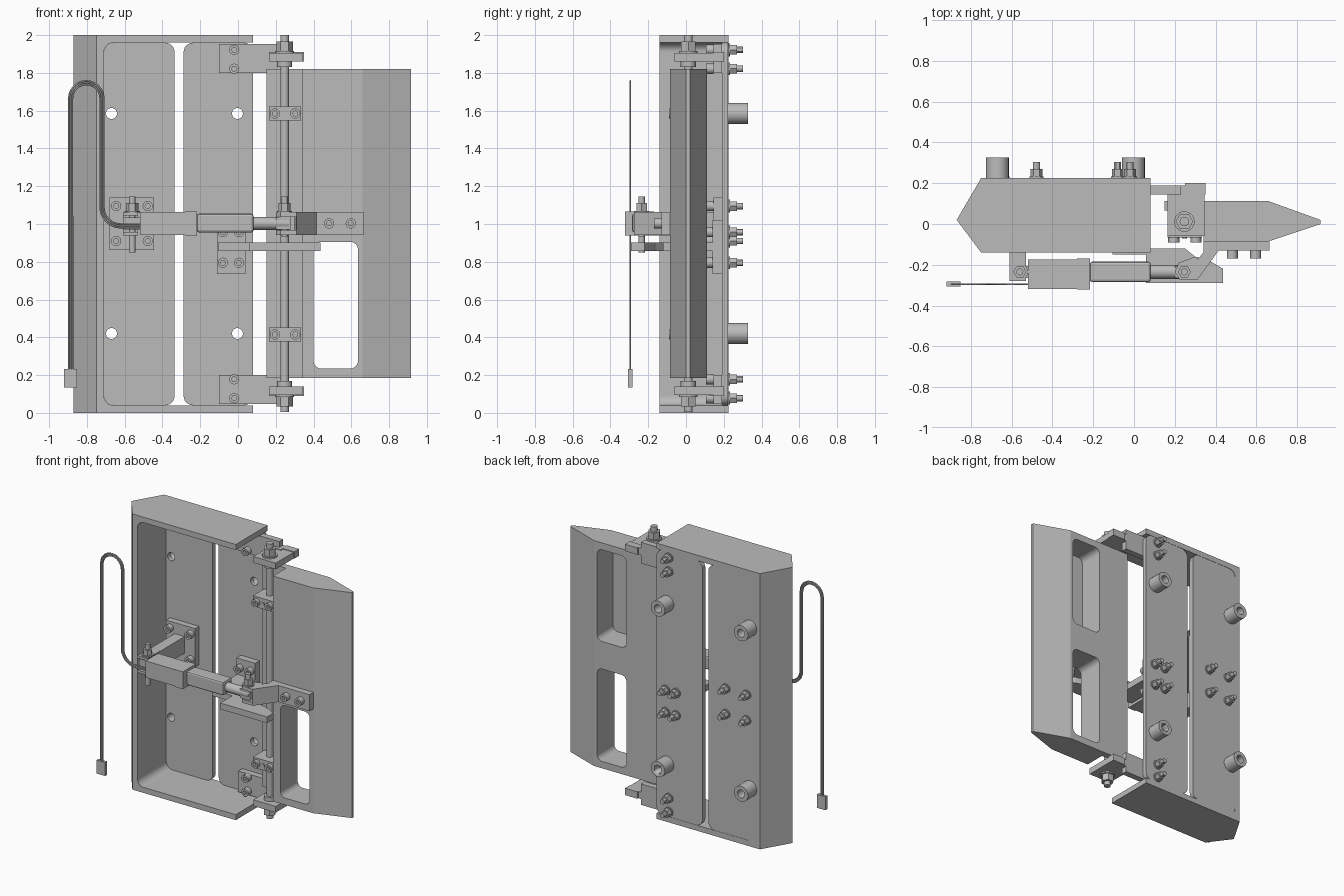
import bpy, bmesh, math
from mathutils import Vector

cube = bpy.data.objects.get("Cube")
if cube:
    bpy.data.objects.remove(cube, do_unlink=True)

GREY = (0.5, 0.5, 0.5, 1)
metal = bpy.data.materials.new("plain grey")
metal.use_nodes = True
metal.diffuse_color = GREY
metal.node_tree.nodes["Principled BSDF"].inputs["Base Color"].default_value = GREY


def make(name, bm):
    bmesh.ops.recalc_face_normals(bm, faces=bm.faces)
    me = bpy.data.meshes.new(name)
    bm.to_mesh(me)
    bm.free()
    me.materials.append(metal)
    ob = bpy.data.objects.new(name, me)
    bpy.context.collection.objects.link(ob)
    return ob


def extrude(name, points, axis, lo, hi):
    """Extrude an outline: (x, y) along z, or (x, z) along y."""
    bm = bmesh.new()
    put = (lambda p, d: (p[0], p[1], d)) if axis == "z" else (lambda p, d: (p[0], d, p[1]))
    f = bm.faces.new([bm.verts.new(put(p, lo)) for p in points])
    ext = bmesh.ops.extrude_face_region(bm, geom=[f])["geom"]
    move = Vector(put((0, 0), hi - lo))
    bmesh.ops.translate(bm, vec=move, verts=[v for v in ext if isinstance(v, bmesh.types.BMVert)])
    return make(name, bm)


def box(name, x0, x1, y0, y1, z0, z1):
    return extrude(name, [(x0, y0), (x1, y0), (x1, y1), (x0, y1)], "z", z0, z1)


def rounded(x0, x1, z0, z1, r):
    pts = []
    for cx, cz, a in ((x1 - r, z1 - r, 0), (x0 + r, z1 - r, 90),
                      (x0 + r, z0 + r, 180), (x1 - r, z0 + r, 270)):
        for i in range(7):
            t = math.radians(a + i * 15)
            pts.append((cx + r * math.cos(t), cz + r * math.sin(t)))
    return pts


def ring(r, n, cx=0, cy=0):
    return [(cx + r * math.cos(i * math.tau / n), cy + r * math.sin(i * math.tau / n)) for i in range(n)]


def smooth(ob):
    bpy.ops.object.select_all(action="DESELECT")
    ob.select_set(True)
    bpy.context.view_layer.objects.active = ob
    bpy.ops.object.shade_smooth_by_angle()


def rod(name, r, axis, a, b, lo, hi, n=24):
    ob = extrude(name, ring(r, n, a, b), axis, lo, hi)
    if n > 6:
        smooth(ob)
    return ob


def cut(ob, *cutters):
    for c in cutters:
        m = ob.modifiers.new("cut", "BOOLEAN")
        m.object, m.solver = c, "EXACT"
        c.hide_render = True
        c.hide_set(True)
        c.display_type = "WIRE"


def bolt(x, z, front, back=None):
    """Socket head on the front, with a nut and thread at the back if wanted."""
    head = rod("bolt_head", 0.027, "y", x, z, front - 0.04, front, 16)
    cut(head, rod("socket_cutter", 0.014, "y", x, z, front - 0.05, front - 0.015, 6))
    if back is not None:
        rod("bolt_washer", 0.034, "y", x, z, back, back + 0.008, 16)
        rod("bolt_nut", 0.029, "y", x, z, back + 0.008, back + 0.045, 6)
        rod("bolt_thread", 0.017, "y", x, z, back + 0.045, back + 0.078, 12)


# Fixed frame: pointed nose with end plates, open at the hinge side
BACK = 0.225
frame = extrude("fixed_frame", [(-0.87, 0.02), (-0.75, -0.14), (0.08, -0.14), (0.08, BACK), (-0.75, BACK)],
                "z", 0, 2)
cut(frame, extrude("frame_cutter", rounded(-0.71, 0.4, 0.04, 1.96, 0.05), "y", -0.5, 0.5))

# Two rounded back panels with standoff tubes
for name, x0, x1, hx in (("right", -0.709, -0.336, -0.67), ("left", -0.288, 0.08, -0.003)):
    panel = extrude(name + "_back_panel", rounded(x0, x1, 0.04, 1.96, 0.05), "y", 0.19, BACK - 0.002)
    for z in (0.42, 1.585):
        cut(panel, rod("hole_cutter", 0.029, "y", hx, z, 0, 0.5))
        tube = rod("standoff_tube", 0.056, "y", hx, z, BACK - 0.01, 0.327)
        cut(tube, rod("tube_cutter", 0.029, "y", hx, z, 0, 0.5))

# Hinged flap: thin web, hollow body and tapered edge
flap = extrude("flap", [(0.15, 0.065), (0.34, 0.065), (0.34, -0.085), (0.66, -0.085), (0.915, 0.0),
                        (0.915, 0.02), (0.66, 0.112), (0.15, 0.112)], "z", 0.185, 1.82)
cut(flap, extrude("window_cutter", rounded(0.4, 0.635, 0.235, 0.905, 0.04), "y", -0.5, 0.5),
    extrude("pocket_cutter", rounded(0.4, 0.635, 1.105, 1.77, 0.04), "y", -0.07, 0.5))

# Hinge rod
HX, HY = 0.247, 0.012
rod("hinge_rod", 0.023, "z", HX, HY, 0.005, 2.0)

# Hinge hardware, mirrored top and bottom
for s in (1, -1):
    def zz(a, b):
        return sorted((1 + s * a, 1 + s * b))
    box("hinge_bracket", -0.1, 0.23, 0.145, 0.19, *zz(0.8, 0.952))
    box("hinge_bracket_end", 0.25, 0.35, 0.145, 0.2, *zz(0.86, 0.91))
    box("hinge_bracket_back", 0.165, 0.26, 0.12, 0.19, *zz(0.86, 0.91))
    box("hinge_arm", 0.165, 0.345, -0.06, 0.15, *zz(0.86, 0.905))
    rod("hinge_washer", 0.05, "z", HX, HY, *zz(0.905, 0.915))
    rod("hinge_nut", 0.043, "z", HX, HY, *zz(0.915, 0.965), 6)
    rod("hinge_collar", 0.04, "z", HX, HY, *zz(0.83, 0.86))
    for dz in (0.822, 0.922):
        bolt(-0.02, 1 + s * dz, 0.145, BACK)
    box("rod_clamp", 0.165, 0.333, -0.065, 0.07, *zz(0.547, 0.623))
    rod("clamp_pin", 0.012, "y", HX, 1 + s * 0.585, -0.072, -0.06, 12)
    for x in (0.195, 0.303):
        bolt(x, 1 + s * 0.585, -0.05)

# Actuator mount: bolted plate with a forward arm and a pivot pin
AY, AZ = -0.235, 1.003
box("rear_mount_plate", -0.68, -0.445, 0.145, 0.19, 0.862, 1.14)
box("rear_mount_arm", -0.61, -0.53, -0.15, 0.15, 0.94, 1.06)
for z in (0.94, 1.045):
    box("rear_mount_fork", -0.61, -0.53, -0.28, -0.14, z, z + 0.018)
for x in (-0.645, -0.478):
    for z in (0.91, 1.095):
        bolt(x, z, 0.145, BACK)

# Stop bracket beside the hinge
box("stop_plate", -0.11, 0.04, 0.14, 0.19, 0.735, 1.02)
extrude("stop_arm", [(-0.105, 0.19), (-0.105, -0.15), (0.06, -0.15), (0.06, -0.29), (0.437, -0.29),
                     (0.437, -0.22), (0.37, -0.18), (0.3, -0.16), (0.25, -0.12), (0.04, -0.12), (0.04, 0.19)],
        "z", 0.857, 0.902)
for x in (-0.08, 0.005):
    for z in (0.795, 0.957):
        bolt(x, z, 0.14, BACK)

# Flap lever, with a forked end for the actuator
extrude("flap_lever", [(0.34, -0.085), (0.665, -0.085), (0.665, -0.13), (0.415, -0.13), (0.31, -0.275),
                       (0.3, -0.19), (0.34, -0.14)], "z", 0.943, 1.063)
for z in (0.943, 1.038):
    extrude("lever_fork", [(0.31, -0.275), (0.225, -0.275), (0.2, -0.235), (0.22, -0.19), (0.3, -0.16),
                           (0.34, -0.2)], "z", z, z + 0.025)
for x in (0.482, 0.597):
    bolt(x, AZ, -0.13)

# Actuator: motor housing, barrel and piston
box("actuator_motor", -0.52, -0.217, -0.318, -0.175, 0.943, 1.063)
box("actuator_cover", -0.28, -0.217, -0.322, -0.17, 0.94, 1.066)
barrel = box("actuator_barrel", -0.217, 0.082, -0.285, -0.185, 0.955, 1.055)
bevel = barrel.modifiers.new("soft_edges", "BEVEL")
bevel.width, bevel.segments = 0.012, 2
box("actuator_lug", -0.61, -0.52, -0.265, -0.205, 0.97, 1.035)
bm = bmesh.new()
bmesh.ops.create_cone(bm, cap_ends=True, segments=24, radius1=0.034, radius2=0.034, depth=0.2)
piston = make("actuator_piston", bm)
piston.rotation_euler.y = math.pi / 2
piston.location = (0.17, AY, AZ)
smooth(piston)
box("piston_eye", 0.2, 0.28, -0.265, -0.205, 0.97, 1.036)
for x, low in ((-0.56, 0.85), (HX, 0.935)):
    rod("pivot_pin", 0.017, "z", x, AY, low, 1.145, 16)
    rod("pivot_nut", 0.032, "z", x, AY, 1.07, 1.11, 6)
    rod("pivot_washer", 0.04, "z", x, AY, 1.062, 1.07, 16)

# Three-strand flat cable and its plug
for off in (-0.009, 0, 0.009):
    path = [(-0.886 - off, 0.2)]
    for i in range(13):
        t = math.pi * (1 - i / 12)
        r = 0.083 + off
        path.append((-0.803 + r * math.cos(t), 1.665 + r * math.sin(t)))
    for i in range(9):
        t = math.pi * (1 + i / 16)
        r = 0.1 - off
        path.append((-0.62 + r * math.cos(t), 1.09 + r * math.sin(t)))
    path.append((-0.51, 0.99 + off))
    cu = bpy.data.curves.new("cable_strand", "CURVE")
    cu.dimensions, cu.bevel_depth, cu.bevel_resolution = "3D", 0.0048, 1
    sp = cu.splines.new("POLY")
    sp.points.add(len(path) - 1)
    for p, (x, z) in zip(sp.points, path):
        p.co = (x, -0.295, z, 1)
    cu.materials.append(metal)
    bpy.context.collection.objects.link(bpy.data.objects.new("cable_strand", cu))
box("cable_plug", -0.92, -0.852, -0.307, -0.283, 0.135, 0.232)
